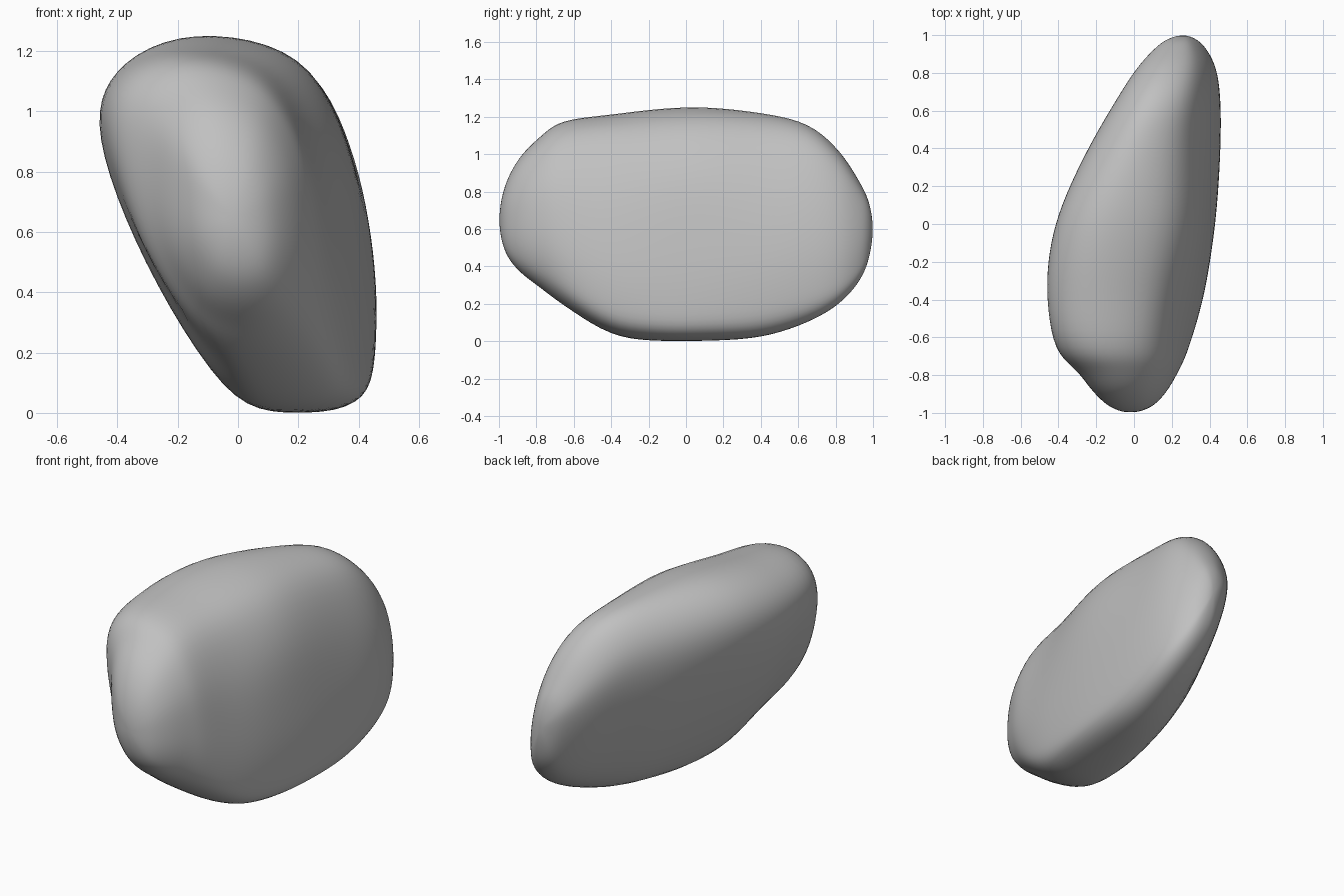
import bpy, bmesh
from mathutils import Vector

cube = bpy.data.objects.get("Cube")
if cube:
    bpy.data.objects.remove(cube, do_unlink=True)

AROUND, ALONG = 6, 5

# Stations along the stone: y, x low, x high, z low, z high
stations = [Vector(s) for s in (
    (-1, -.02, -.02, .65, .65), (-.97, -.125, .09, .48, .83), (-.89, -.215, .17, .37, .985),
    (-.78, -.3, .235, .285, 1.095), (-.66, -.415, .29, .195, 1.18), (-.4, -.46, .365, .035, 1.215),
    (-.15, -.45, .41, 0, 1.245), (.1, -.385, .44, 0, 1.255), (.4, -.245, .457, .02, 1.225),
    (.65, -.1, .457, .1, 1.165), (.82, .01, .435, .2, 1.02), (.93, .11, .38, .325, .85),
    (.98, .18, .325, .45, .74), (1, .26, .26, .6, .6))]

# Slanted cross-sections: y, then outline as fractions of width and height
outlines = [
    (-.88, [(0, .62), (.05, .88), (.33, 1), (.7, .93), (.93, .7), (1, .42),
            (.98, .2), (.86, .05), (.6, 0), (.3, .07), (.06, .31)]),
    (-.5, [(0, .74), (.06, .92), (.32, 1), (.69, .94), (.89, .7), (.98, .4),
           (1, .17), (.95, .04), (.72, 0), (.49, .06), (.18, .4)]),
    (-.05, [(0, .74), (.07, .92), (.32, 1), (.7, .945), (.905, .735), (.98, .42),
            (1, .17), (.96, .035), (.72, 0), (.48, .06), (.18, .4)]),
    (.6, [(0, .72), (.07, .9), (.32, 1), (.67, .93), (.88, .69), (.985, .41),
          (1, .18), (.95, .04), (.74, 0), (.42, .1), (.14, .42)])]


def spline(a, b, c, d, t):
    """Smooth curve from b to c."""
    return b + (c - a) * (t / 2) + (a * 2 - b * 5 + c * 4 - d) * (t * t / 2) \
        + (b * 3 - a - c * 3 + d) * (t ** 3 / 2)


def closed_curve(points):
    p = [Vector(q) for q in points]
    n = len(p)
    return [spline(p[i - 1], p[i], p[(i + 1) % n], p[(i + 2) % n], k / AROUND)
            for i in range(n) for k in range(AROUND)]


def past_end(s):
    """Turn a station inside out so the tip closes roundly."""
    return Vector((s[0], s[2], s[1], s[4], s[3]))


def outline_at(y):
    """Blend the two outlines on either side of y."""
    shape = curves[0][1]
    for (start, _), (end, target) in zip(curves, curves[1:]):
        t = min(max((y - start) / (end - start), 0), 1)
        shape = [p.lerp(q, t * t * (3 - 2 * t)) for p, q in zip(shape, target)]
    return shape


# Sample the stations densely
path = [past_end(stations[1])] + stations + [past_end(stations[-2])]
rows = [spline(*path[i:i + 4], k / ALONG)
        for i in range(len(stations) - 1) for k in range(ALONG)][1:]
curves = [(y, closed_curve(points)) for y, points in outlines]

# Loft the stone through all the cross-sections
bm = bmesh.new()
rings = [[bm.verts.new((x0 + (x1 - x0) * u, y, max(0, z0 + (z1 - z0) * v)))
          for u, v in outline_at(y)] for y, x0, x1, z0, z1 in rows]
count = len(rings[0])
for a, b in zip(rings, rings[1:]):
    for i in range(count):
        j = (i + 1) % count
        bm.faces.new((a[i], a[j], b[j], b[i]))
for ring, s in ((rings[0], stations[0]), (rings[-1], stations[-1])):
    tip = bm.verts.new((s[1], s[0], s[3]))
    for i in range(count):
        bm.faces.new((ring[i], ring[(i + 1) % count], tip))

# Relax the surface slightly for a worn look
for _ in range(8):
    bmesh.ops.smooth_vert(bm, verts=bm.verts, factor=.5,
                          use_axis_x=True, use_axis_y=True, use_axis_z=True)
bmesh.ops.recalc_face_normals(bm, faces=bm.faces)
for face in bm.faces:
    face.smooth = True
mesh = bpy.data.meshes.new("stone")
bm.to_mesh(mesh)
bm.free()
stone = bpy.data.objects.new("stone", mesh)
bpy.context.collection.objects.link(stone)

# Plain grey stone colour
grey = bpy.data.materials.new("stone_grey")
grey.use_nodes = True
colour = (.53, .53, .53, 1)
grey.diffuse_color = colour
grey.node_tree.nodes["Principled BSDF"].inputs["Base Color"].default_value = colour
mesh.materials.append(grey)
